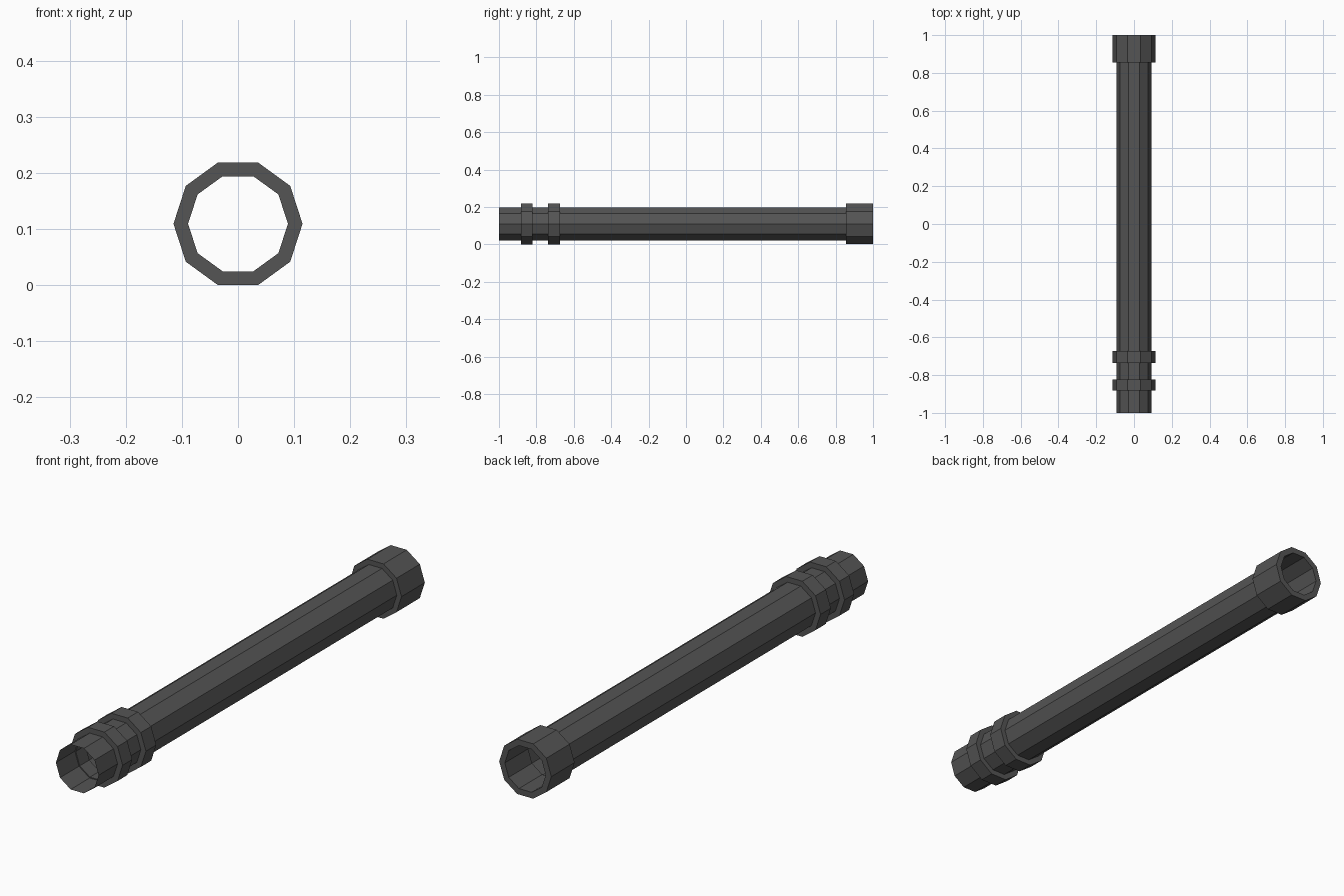
import bpy, bmesh, math

if "Cube" in bpy.data.objects:
    bpy.data.objects.remove(bpy.data.objects["Cube"])

SIDES = 10
RING_R = 0.115
CENTRE_Z = RING_R * math.cos(math.pi / SIDES)

mat = bpy.data.materials.new("dark_grey")
mat.diffuse_color = (0.09, 0.09, 0.09, 1)
mat.use_nodes = True
mat.node_tree.nodes["Principled BSDF"].inputs["Base Color"].default_value = mat.diffuse_color


def sweep(name, profile, closed):
    """Revolve a (radius, y) profile around the tube axis in flat sides."""
    bm = bmesh.new()
    loops = []
    for r, y in profile:
        loops.append([bm.verts.new((r * math.cos(math.tau * i / SIDES), y,
                                    r * math.sin(math.tau * i / SIDES)))
                      for i in range(SIDES)])
    pairs = list(zip(loops, loops[1:]))
    if closed:
        pairs.append((loops[-1], loops[0]))
    for a, b in pairs:
        for i in range(SIDES):
            j = (i + 1) % SIDES
            # winding keeps the outer walls facing outward
            bm.faces.new((a[i], b[i], b[j], a[j]))
    mesh = bpy.data.meshes.new(name)
    bm.to_mesh(mesh)
    bm.free()
    mesh.materials.append(mat)
    ob = bpy.data.objects.new(name, mesh)
    ob.location.z = CENTRE_Z
    bpy.context.collection.objects.link(ob)
    return ob


def band(name, y0, y1, outer, inner=0.089):
    sweep(name, [(outer, y0), (outer, y1), (inner, y1), (inner, y0)], True)


# thin open barrel
sweep("tube", [(0.093, -1), (0.093, 1)], False)

# two front rings and the rear collar
band("front_ring", -0.882, -0.822, RING_R)
band("second_ring", -0.737, -0.673, RING_R)
band("rear_collar", 0.855, 1.0, 0.1135)
